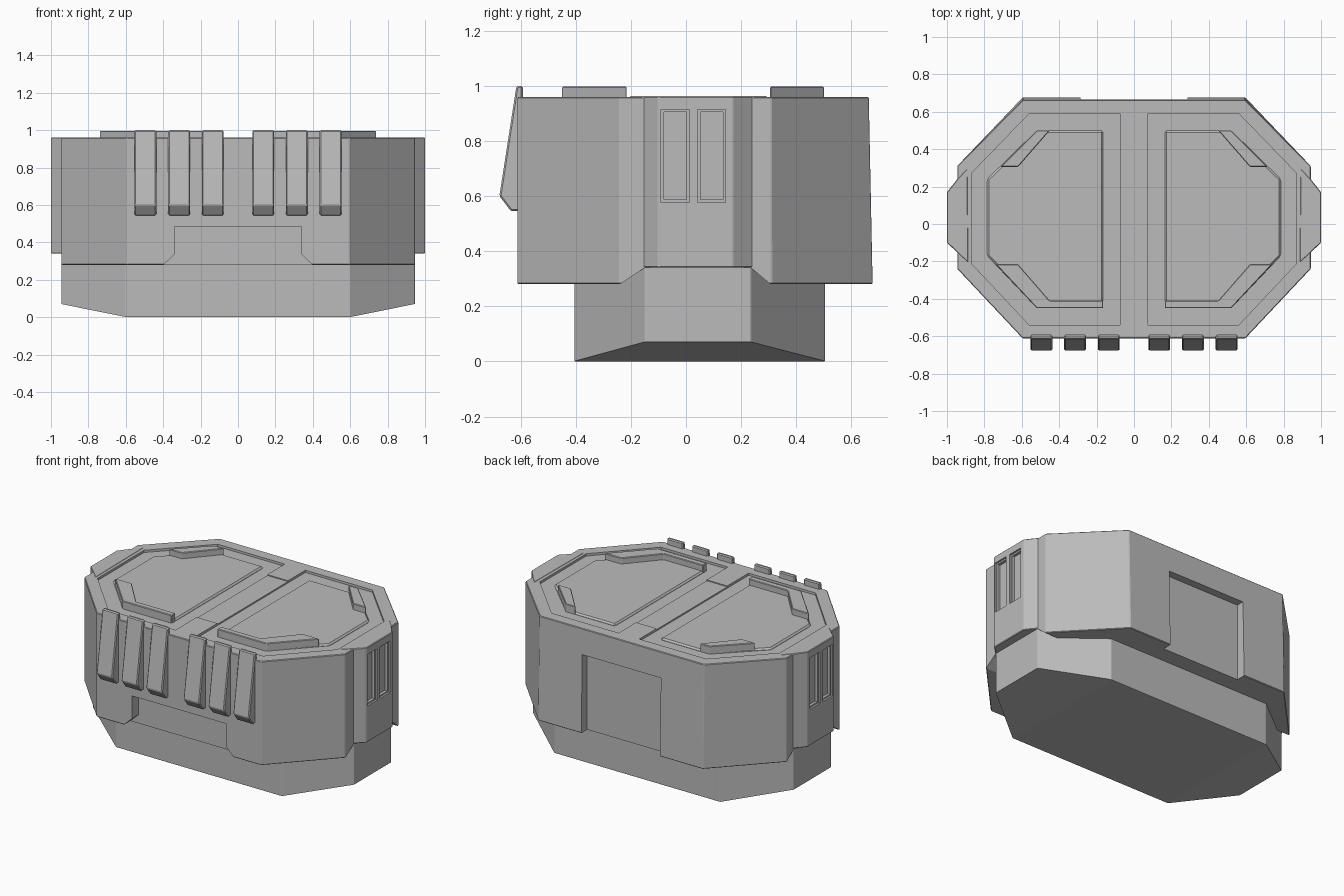
import bpy
import bmesh

if "Cube" in bpy.data.objects:
    bpy.data.objects.remove(bpy.data.objects["Cube"])

grey = bpy.data.materials.new("plain grey")
grey.use_nodes = True
TONE = (0.5, 0.5, 0.5, 1)
grey.diffuse_color = TONE
grey.node_tree.nodes["Principled BSDF"].inputs["Base Color"].default_value = TONE


def prism(name, outline, low, high, axis="z"):
    """Extrude a 2D outline along an axis; the outline uses the other two axes in order."""
    place = {"x": lambda a, b, t: (t, a, b),
             "y": lambda a, b, t: (a, t, b),
             "z": lambda a, b, t: (a, b, t)}[axis]
    bm = bmesh.new()
    ends = [[bm.verts.new(place(a, b, t)) for a, b in outline] for t in (low, high)]
    for ring in ends:
        bm.faces.new(ring)
    count = len(outline)
    for i in range(count):
        j = (i + 1) % count
        bm.faces.new((ends[0][i], ends[0][j], ends[1][j], ends[1][i]))
    bmesh.ops.recalc_face_normals(bm, faces=bm.faces)
    mesh = bpy.data.meshes.new(name)
    bm.to_mesh(mesh)
    bm.free()
    mesh.materials.append(grey)
    obj = bpy.data.objects.new(name, mesh)
    bpy.context.collection.objects.link(obj)
    return obj


def modify(obj, kind, **settings):
    mod = obj.modifiers.new(kind.title(), kind)
    for key, value in settings.items():
        setattr(mod, key, value)
    bpy.context.view_layer.objects.active = obj
    bpy.ops.object.modifier_apply(modifier=mod.name)


def cut(obj, cutter):
    modify(obj, "BOOLEAN", operation="DIFFERENCE", solver="EXACT", object=cutter)
    bpy.data.objects.remove(cutter)


def soften(obj, width, segments=1):
    modify(obj, "BEVEL", width=width, segments=segments, limit_method="ANGLE")


def flip(outline, side):
    return [(side * a, b) for a, b in outline]


def both(outline):
    """Close a right-half outline with its mirror image."""
    return outline + [(-a, b) for a, b in reversed(outline)]


def box(a0, a1, b0, b1):
    return [(a0, b0), (a1, b0), (a1, b1), (a0, b1)]


# Lower base with ends that rise underneath
base = prism("lower_base", both([(0.6, -0.405), (0.945, -0.15), (0.945, 0.235), (0.6, 0.505)]), 0, 0.36)
soften(base, 0.004, 2)
for side in (-1, 1):
    wedge = [(0.595, 0), (1.09, 0.1), (1.09, -0.1), (0.595, -0.1)]
    cut(base, prism("wedge_cutter", flip(wedge, side), -0.8, 0.8, "y"))

# Main shell, leaning slightly outward at the back
shell = prism("main_shell", both([(0.595, -0.612), (0.945, -0.24), (0.945, 0.31), (0.595, 0.663)]), 0.28, 0.96)
for v in shell.data.vertices:
    if v.co.z < 0.3 and v.co.y > 0.5:
        v.co.y = 0.677
soften(shell, 0.004)

# Front notch, rear door recess and arches under the ends
cut(shell, prism("notch_cutter", both([(0.42, 0.26), (0.34, 0.335), (0.34, 0.485)]), -0.8, -0.545, "y"))
cut(shell, prism("door_cutter", box(-0.285, 0.285, 0.2, 0.79), 0.615, 0.8, "y"))
for side in (-1, 1):
    ends = sorted((side * 0.8, side * 1.1))
    cut(shell, prism("arch_cutter", [(-0.27, 0.26), (-0.15, 0.34), (0.235, 0.34), (0.33, 0.26)], *ends, "x"))

# Lid channels, bridge plate, inner panels and corner brackets
channel = [(0.075, -0.54), (0.56, -0.54), (0.87, -0.21), (0.87, 0.27), (0.56, 0.59), (0.075, 0.59)]
panel = [(0.165, -0.45), (0.52, -0.45), (0.785, -0.17), (0.785, 0.24), (0.52, 0.5), (0.165, 0.5)]
front_bracket = [(0.165, -0.45), (0.52, -0.45), (0.74, -0.215), (0.62, -0.215), (0.45, -0.41), (0.165, -0.41)]
rear_bracket = [(0.45, 0.5), (0.52, 0.5), (0.715, 0.305), (0.62, 0.305)]
cut(shell, prism("bridge_cutter", box(-0.09, 0.09, -0.32, 0.41), 0.954, 1.1))
for side, word in ((-1, "right"), (1, "left")):
    cut(shell, prism("channel_cutter", flip(channel, side), 0.945, 1.1))
    lid = prism(word + "_lid_panel", flip(panel, side), 0.93, 0.957)
    soften(lid, 0.01)
    for name, outline in (("front", front_bracket), ("rear", rear_bracket)):
        bracket = prism(f"{word}_{name}_bracket", flip(outline, side), 0.94, 0.997)
        soften(bracket, 0.004)

# Raised end blocks with two recessed vents each, stepped at the rim
block = [(0.885, -0.21), (1, -0.1), (1, 0.17), (0.945, 0.24), (0.89, 0.3)]
for side, word in ((-1, "right"), (1, "left")):
    end = prism(word + "_end_block", flip(block, side), 0.34, 0.962)
    soften(end, 0.004)
    for start in (-0.09, 0.042):
        for inset, depth in ((0, 0.012), (0.01, 0.03)):
            span = sorted((side * (1 - depth), side * 1.1))
            rim = box(start + inset, start + 0.102 - inset, 0.577 + inset, 0.914 - inset)
            cut(end, prism("vent_cutter", rim, *span, "x"))

# Six slanted clips along the front
clip = [(-0.592, 0.95), (-0.592, 1), (-0.615, 1), (-0.677, 0.6), (-0.635, 0.545), (-0.6, 0.545)]
for i, centre in enumerate((-0.495, -0.315, -0.135, 0.135, 0.315, 0.495)):
    tab = prism(f"front_clip_{i + 1}", clip, centre - 0.058, centre + 0.058, "x")
    soften(tab, 0.006)
